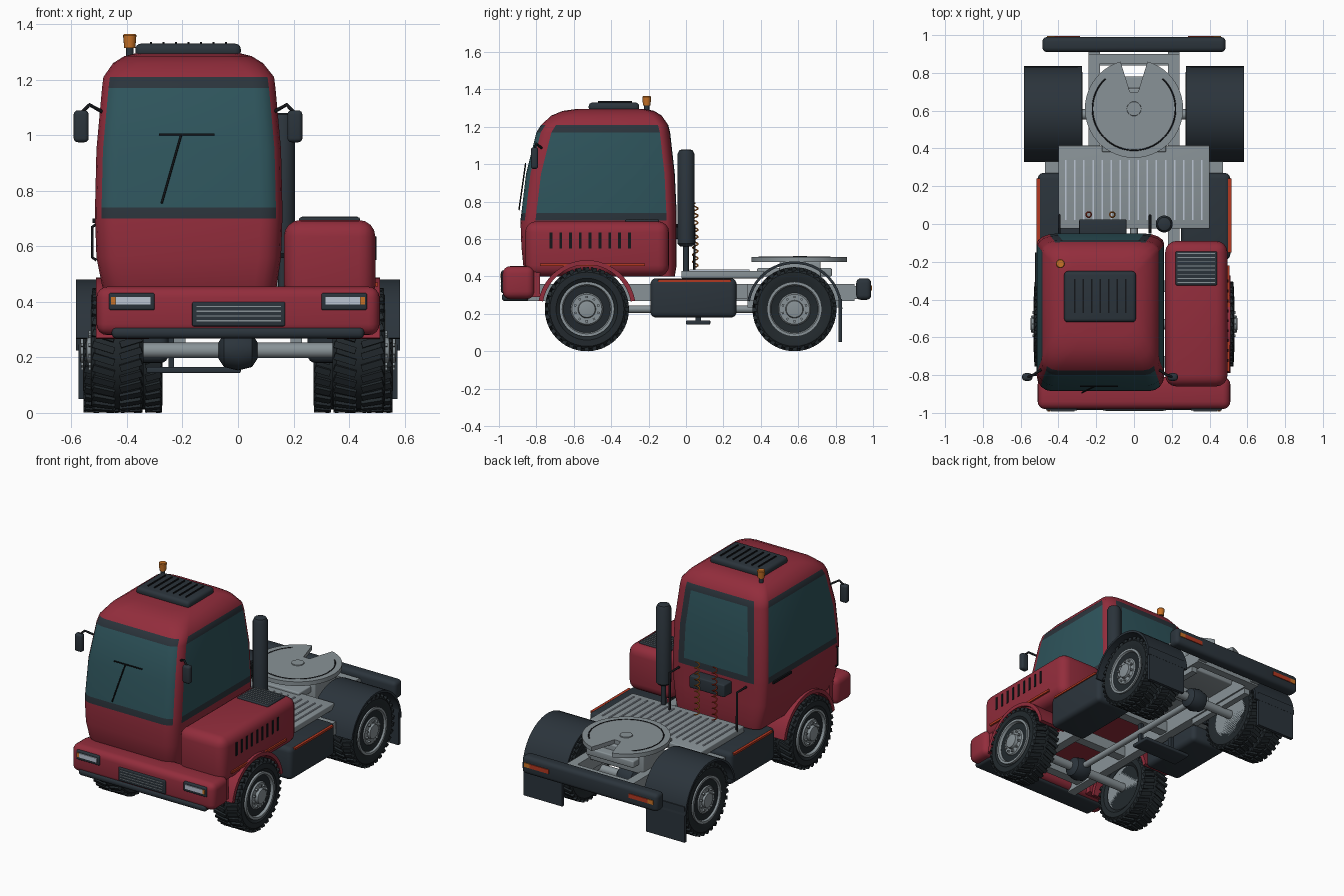
import bpy
import bmesh
from math import cos, sin, pi, radians
from mathutils import Matrix, Vector

default_cube = bpy.data.objects.get("Cube")
if default_cube:
    bpy.data.objects.remove(default_cube, do_unlink=True)


def material(name, *rgb):
    mat = bpy.data.materials.new(name)
    mat.use_nodes = True
    mat.diffuse_color = (*rgb, 1)
    mat.node_tree.nodes["Principled BSDF"].inputs["Base Color"].default_value = (*rgb, 1)
    return mat


RED = material("red paint", .29, .026, .045)
DARK = material("dark trim", .024, .034, .044)
RUBBER = material("tyre rubber", .016, .022, .026)
GREY = material("grey metal", .25, .29, .31)
GLASS = material("teal glass", .027, .088, .105)
BLACK = material("black detail", .007, .008, .01)
ORANGE = material("amber lamp", .58, .17, .02)
REFLECTOR = material("red reflector", .45, .04, .015)
LAMP = material("headlamp white", .5, .56, .65)


def finish(name, bm, *mats, angle=35):
    """Turn a bmesh into a shaded object."""
    bmesh.ops.recalc_face_normals(bm, faces=bm.faces)
    mesh = bpy.data.meshes.new(name)
    bm.to_mesh(mesh)
    bm.free()
    for mat in mats:
        mesh.materials.append(mat)
    mesh.shade_smooth()
    mesh.set_sharp_from_angle(angle=radians(angle))
    obj = bpy.data.objects.new(name, mesh)
    bpy.context.collection.objects.link(obj)
    return obj


def box(name, mat, x, y, z, bevel=0, copies=1, step=(0, 0, 0)):
    """Rounded block given by its ranges, optionally repeated."""
    bm = bmesh.new()
    low, high = Vector((min(x), min(y), min(z))), Vector((max(x), max(y), max(z)))
    for i in range(copies):
        place = Matrix.Translation((low + high) / 2 + Vector(step) * i)
        bmesh.ops.create_cube(bm, size=1, matrix=place @ Matrix.Diagonal((*(high - low), 1)))
    if bevel:
        bmesh.ops.bevel(bm, geom=bm.edges[:], offset=bevel, segments=4, profile=.5,
                        affect='EDGES', clamp_overlap=True)
    return finish(name, bm, mat, angle=45)


def revolve(bm, profile, axis, centre, steps=32):
    """Rings of (position along axis, radius), capped at both ends."""
    rings = []
    for along, radius in profile:
        ring = []
        for i in range(steps):
            u, v = radius * cos(2 * pi * i / steps), radius * sin(2 * pi * i / steps)
            point = (along, u, v) if axis == "X" else (u, v, along)
            ring.append(bm.verts.new(Vector(point) + Vector(centre)))
        rings.append(ring)
    for a, b in zip(rings, rings[1:]):
        for i in range(steps):
            j = (i + 1) % steps
            bm.faces.new((a[i], a[j], b[j], b[i]))
    bm.faces.new(rings[0])
    bm.faces.new(rings[-1])


def lathe(name, mat, profile, axis, centre, steps=32):
    bm = bmesh.new()
    revolve(bm, profile, axis, centre, steps)
    return finish(name, bm, mat)


def radial_blocks(bm, count, radius, size, centre, slant=0, phase=0):
    """Blocks set in a circle round the x axis."""
    for i in range(count):
        turn = Matrix.Rotation(2 * pi * (i + phase) / count, 4, 'X')
        place = Matrix.Translation(centre) @ turn @ Matrix.Translation((0, 0, radius))
        tilt = Matrix.Rotation(slant, 4, 'Z')
        bmesh.ops.create_cube(bm, size=1, matrix=place @ tilt @ Matrix.Diagonal((*size, 1)))


def prism(name, mat, points, offset):
    bm = bmesh.new()
    face = bm.faces.new([bm.verts.new(p) for p in points])
    extruded = bmesh.ops.extrude_face_region(bm, geom=[face])["geom"]
    bmesh.ops.translate(bm, vec=offset, verts=[v for v in extruded if isinstance(v, bmesh.types.BMVert)])
    return finish(name, bm, mat, angle=30)


def arch(name, mat, x, centre_y, inner, outer, start, end):
    angles = [radians(start + (end - start) * i / 20) for i in range(21)]
    path = [(outer, a) for a in angles] + [(inner, a) for a in reversed(angles)]
    points = [(x[0], centre_y + r * cos(a), AXLE_Z + r * sin(a)) for r, a in path]
    return prism(name, mat, points, (x[1] - x[0], 0, 0))


def tube(name, mat, points, radius):
    curve = bpy.data.curves.new(name, 'CURVE')
    curve.dimensions = '3D'
    curve.bevel_depth = radius
    curve.bevel_resolution = 2
    curve.use_fill_caps = True
    spline = curve.splines.new('POLY')
    spline.points.add(len(points) - 1)
    for target, p in zip(spline.points, points):
        target.co = (*p, 1)
    helper = bpy.data.objects.new(name + " path", curve)
    mesh = bpy.data.meshes.new_from_object(helper)
    bpy.data.objects.remove(helper)
    mesh.materials.clear()
    mesh.materials.append(mat)
    obj = bpy.data.objects.new(name, mesh)
    bpy.context.collection.objects.link(obj)


AXLE_Z, FRONT_Y, REAR_Y, CAB_X = .225, -.53, .58, -.18


# Cab shell: stacked rounded outlines, windows coloured by row and column
def cab_outline(z, x0, x1, y0, y1, front, rear):
    corners = ((x1, y0, front, front, -90), (x1, y1, rear, rear / 2, 0),
               (x0, y1, rear, rear / 2, 90), (x0, y0, front, front, 180))
    for cx, cy, rx, ry, start in corners:
        mx = cx - rx if cx == x1 else cx + rx
        my = cy + ry if cy == y0 else cy - ry
        for i in range(5):
            a = radians(start + 90 * i / 4)
            yield mx + rx * cos(a), my + ry * sin(a), z


levels = ((.40, -.47, .13, -.84, -.06, .07, .08), (.46, -.49, .14, -.87, -.05, .08, .1),
          (.56, -.51, .155, -.88, -.05, .08, .11), (.70, -.515, .16, -.885, -.05, .08, .11),
          (.74, -.515, .16, -.88, -.05, .08, .11), (.95, -.51, .155, -.855, -.06, .08, .11),
          (1.17, -.49, .135, -.80, -.085, .08, .11), (1.21, -.485, .13, -.775, -.095, .08, .11),
          (1.26, -.45, .09, -.72, -.13, .09, .11), (1.285, -.41, .05, -.66, -.17, .1, .11),
          (1.295, -.37, .01, -.59, -.22, .1, .1))
glass_columns, seal_columns = {0, 1, 4, 9, 14, 17, 18, 19}, {8, 10}
bm = bmesh.new()
rings = [[bm.verts.new(p) for p in cab_outline(*level)] for level in levels]
for row, (a, b) in enumerate(zip(rings, rings[1:])):
    for c in range(20):
        face = bm.faces.new((a[c], a[(c + 1) % 20], b[(c + 1) % 20], b[c]))
        if 3 <= row <= 6 and c in glass_columns | seal_columns:
            face.material_index = 2 if row in (3, 6) or c in seal_columns else 1
bm.faces.new(rings[0])
bm.faces.new(rings[-1])
finish("cab", bm, RED, GLASS, DARK)

# Roof hatch, beacon, wiper and mirrors
box("roof_hatch", DARK, (-.37, .01), (-.52, -.25), (1.28, 1.33), bevel=.02)
box("hatch_ribs", BLACK, (-.317, -.31), (-.47, -.29), (1.328, 1.337), copies=7, step=(.045, 0, 0))
lathe("beacon_base", DARK, ((1.27, .014), (1.32, .014)), "Z", (-.39, -.21, 0), steps=12)
lathe("beacon", ORANGE, ((1.315, .02), (1.36, .024), (1.365, .02)), "Z", (-.39, -.21, 0), steps=16)
tube("wiper_arm", BLACK, ((-.275, -.893, .755), (-.205, -.858, 1)), .004)
tube("wiper_blade", BLACK, ((-.285, -.858, 1.003), (-.085, -.858, 1.003)), .004)
for s in (-1, 1):
    mx = CAB_X + s * .385
    box("mirror", DARK, (mx - .027, mx + .027), (-.83, -.79), (.975, 1.09), bevel=.015)
    tube("mirror_arm", BLACK, ((CAB_X + s * .31, -.77, 1.085), (mx - s * .03, -.8, 1.11),
                               (mx, -.81, 1.08)), .007)
box("door_handle", BLACK, (-.525, -.51), (-.33, -.15), (.685, .70))
tube("door_grab_rail", BLACK, ((-.51, -.8, .55), (-.525, -.8, .56), (-.525, -.8, .67), (-.51, -.8, .68)), .005)

# Engine hood beside the cab
box("engine_hood", RED, (.165, .495), (-.86, -.09), (.40, .695), bevel=.06)
box("hood_side_slots", BLACK, (.49, .499), (-.73, -.715), (.55, .635), copies=9, step=(0, .0525, 0))
box("hood_top_vent", DARK, (.22, .44), (-.325, -.145), (.68, .705), bevel=.008)
box("hood_vent_bars", GREY, (.23, .43), (-.312, -.308), (.703, .708), copies=8, step=(0, .022, 0))
box("hood_reflector", REFLECTOR, (.49, .505), (-.78, -.22), (.455, .47))

# Front bumper, grille and headlights
box("front_bumper", RED, (-.51, .51), (-.98, -.81), (.28, .455), bevel=.04)
box("bumper_lip", DARK, (-.455, .455), (-.985, -.84), (.268, .31), bevel=.018)
box("grille", DARK, (-.165, .17), (-.988, -.94), (.312, .40), bevel=.006)
box("grille_bars", GREY, (-.15, .155), (-.991, -.985), (.33, .334), copies=4, step=(0, 0, .017))
for s in (-1, 1):
    box("headlight_bezel", DARK, (s * .30, s * .465), (-.988, -.94), (.37, .432), bevel=.008)
    box("headlight", LAMP, (s * .315, s * .44), (-.993, -.98), (.39, .417))
    box("turn_signal", ORANGE, (s * .442, s * .457), (-.993, -.98), (.39, .417))
    box("front_inner_panel", RED, (s * .3, s * .48), (-.84, -.78), (.29, .44))

# Chassis
for s in (-1, 1):
    box("chassis_rail", GREY, (s * .18, s * .24), (-.88, .9), (.27, .36))
    box("spring_pack", GREY, (s * .19, s * .23), (.33, .83), (.235, .27))
box("cross_members", GREY, (-.24, .24), (-.76, -.70), (.28, .35), copies=5, step=(0, .4, 0))
box("rear_cross_member", GREY, (-.24, .24), (.85, .9), (.27, .36))
box("under_step", DARK, (-.33, .01), (0, .13), (.143, .165), bevel=.006)
box("step_hangers", DARK, (-.25, -.23), (.05, .08), (.16, .3), copies=2, step=(.24, 0, 0))
for y in (FRONT_Y, REAR_Y):
    lathe("axle", GREY, ((-.4, .028), (.4, .028)), "X", (0, y, AXLE_Z), steps=16)
    lathe("differential", DARK, ((-.07, .03), (-.05, .06), (0, .072), (.05, .06), (.07, .03)),
          "X", (0, y, AXLE_Z), steps=24)
tube("drive_shaft", GREY, ((0, FRONT_Y, AXLE_Z), (0, REAR_Y, AXLE_Z)), .02)

# Side tanks with marker strips
for s in (-1, 1):
    box("side_tank", DARK, (s * .25, s * .51), (-.19, .27), (.18, .39), bevel=.03)
    box("tank_marker", REFLECTOR, (s * .495, s * .515), (-.15, .24), (.37, .383))
    box("tank_bracket", GREY, (s * .22, s * .47), (.19, .33), (.28, .36))

# Ribbed deck and coupling plate
box("deck", GREY, (-.4, .4), (-.025, .415), (.39, .43), bevel=.006)
box("deck_ribs", LAMP, (-.365, -.357), (.02, .34), (.428, .436), copies=16, step=(.048, 0, 0))
box("coupling_base", GREY, (-.17, .17), (.38, .78), (.40, .445), bevel=.008)
box("coupling_pedestal", GREY, (-.2, .2), (.5, .72), (.34, .48), bevel=.01)
arc = [radians(106 + 328 * i / 48) for i in range(49)]
plate = [(.26 * cos(a), .61 + .26 * sin(a), .478) for a in arc]
prism("coupling_plate", GREY, plate + [(.022, .7, .478), (-.022, .7, .478)], (0, 0, .027))
tube("coupling_groove", BLACK, [(.22 * cos(a), .61 + .22 * sin(a), .504) for a in arc[4:-4]], .004)
lathe("coupling_pin", GREY, ((.5, .04), (.51, .037)), "Z", (0, .61, 0), steps=24)

# Exhaust stack, grab rails and coiled air hoses
lathe("exhaust_stack", DARK, ((.56, .03), (.575, .045), (1.055, .045), (1.075, .035), (1.08, .02)),
      "Z", (.16, 0, 0), steps=24)
tube("exhaust_pipe", DARK, ((.16, 0, .58), (.16, 0, .40)), .015)
for x in (-.395, .085):
    tube("rear_grab_rail", BLACK, ((x, -.05, .67), (x, .045, .67), (x, .045, .42)), .007)
box("hose_panel", DARK, (-.29, -.04), (-.06, .025), (.6, .68), bevel=.008)
for x, mat in ((-.24, REFLECTOR), (-.115, ORANGE)):
    turns = [2 * pi * i / 10 for i in range(91)]
    tube("air_hose", mat, [(x + .014 * cos(t), .05 + .014 * sin(t), .45 + .0038 * i)
                           for i, t in enumerate(turns)], .004)


# Wheels
def wheel(name, x, y, width, s):
    centre, h = (x, y, AXLE_Z), width / 2
    bm = bmesh.new()
    revolve(bm, ((-h * .85, .145), (-h, .165), (-h, .198), (-h * .85, .212), (h * .85, .212),
                 (h, .198), (h, .165), (h * .85, .145)), "X", centre, 40)
    for side in (-1, 1):
        radial_blocks(bm, 32, .212, (h * .85, .024, .024), (x + side * h * .52, y, AXLE_Z),
                      slant=side * .3, phase=side / 4)
    finish(name + "_tyre", bm, RUBBER)
    bm = bmesh.new()
    dish = ((-.85, .14), (1.02, .147), (1.02, .132), (.75, .122), (.8, .09), (.95, .08), (.95, .048),
            (1.15, .044), (1.18, .03))
    revolve(bm, [(s * h * along, radius) for along, radius in dish], "X", centre, 40)
    radial_blocks(bm, 10, .065, (.02, .012, .012), (x + s * h * .98, y, AXLE_Z))
    finish(name + "_rim", bm, GREY)


for s in (-1, 1):
    wheel("front_wheel", s * .435, FRONT_Y, .19, s)
    wheel("rear_inner_wheel", s * .34, REAR_Y, .135, s)
    wheel("rear_outer_wheel", s * .49, REAR_Y, .135, s)
    # Fenders, mudguards and flaps
    arch("front_fender", RED, (s * .32, s * .512), FRONT_Y, .238, .262, 10, 170)
    arch("rear_mudguard", DARK, (s * .275, s * .583), REAR_Y, .242, .256, 0, 170)
    box("mud_flap", DARK, (s * .3, s * .575), (.815, .835), (.05, .28))
    # Rear lamps
    box("tail_lamp", REFLECTOR, (s * .285, s * .42), (.98, .995), (.325, .352))
    box("tail_signal", ORANGE, (s * .422, s * .46), (.98, .995), (.325, .352))
    box("bar_bracket", GREY, (s * .18, s * .24), (.89, .94), (.28, .35))
box("rear_bar", DARK, (-.485, .485), (.91, .99), (.275, .39), bevel=.025)
